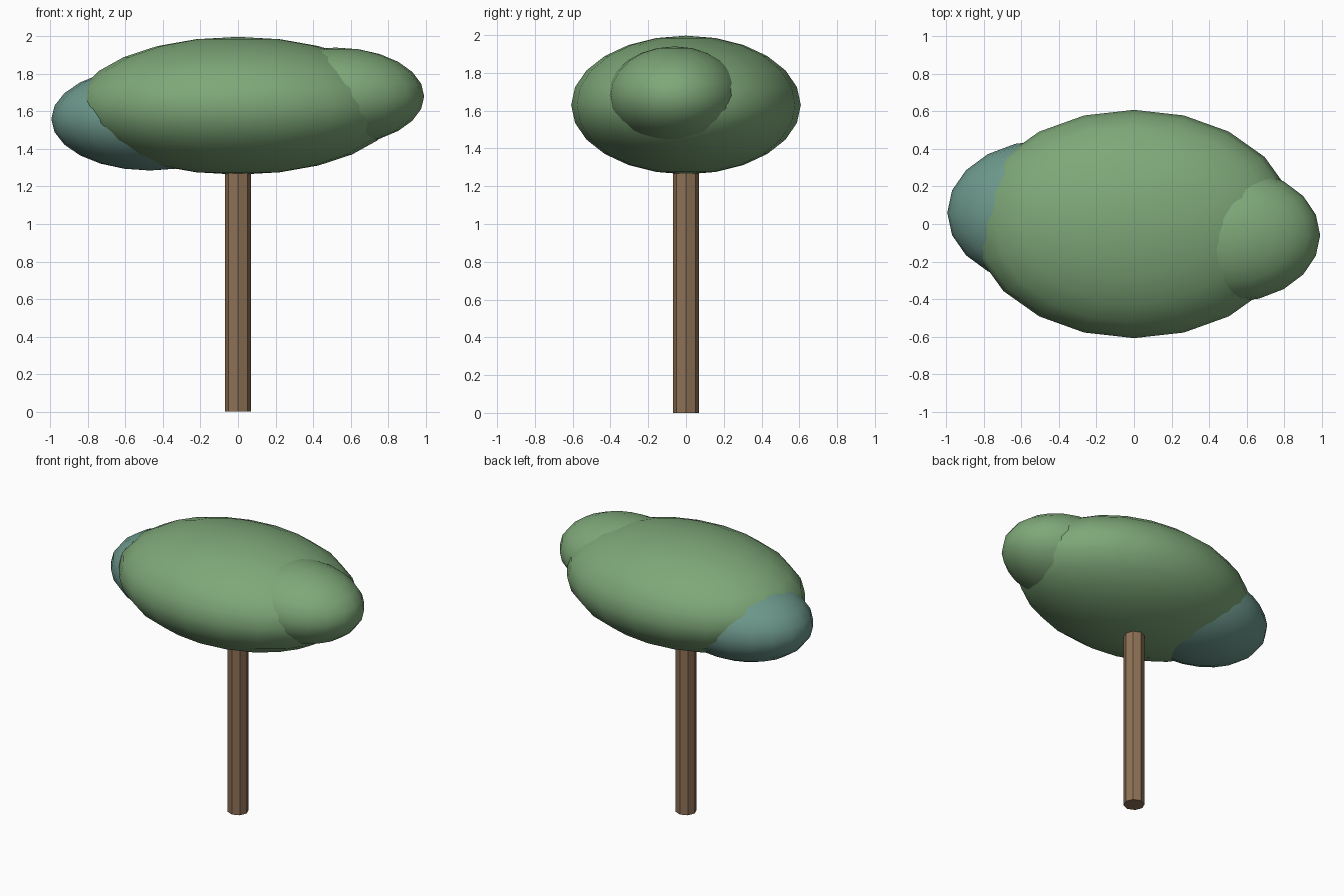
import bpy

if "Cube" in bpy.data.objects:
    bpy.data.objects.remove(bpy.data.objects["Cube"])


def material(name, rgb):
    m = bpy.data.materials.new(name)
    m.diffuse_color = (*rgb, 1.0)
    m.use_nodes = True
    m.node_tree.nodes["Principled BSDF"].inputs["Base Color"].default_value = m.diffuse_color
    return m


bark = material("bark", (0.27, 0.165, 0.09))
leaf = material("leaf", (0.21, 0.39, 0.19))
leaf_teal = material("leaf_teal", (0.15, 0.31, 0.26))


def foliage(name, centre, radii, mat):
    """Smooth ellipsoid clump of leaves."""
    bpy.ops.mesh.primitive_uv_sphere_add(segments=20, ring_count=12, radius=1, location=centre)
    ob = bpy.context.object
    ob.name = name
    ob.scale = radii
    bpy.ops.object.transform_apply(location=False, rotation=False, scale=True)
    bpy.ops.object.shade_smooth()
    ob.data.materials.append(mat)


# Trunk: straight eight-sided post reaching into the crown
TRUNK_HEIGHT = 1.4
bpy.ops.mesh.primitive_cylinder_add(vertices=8, radius=0.07, depth=TRUNK_HEIGHT,
                                    location=(0, 0, TRUNK_HEIGHT / 2))
trunk = bpy.context.object
trunk.name = "trunk"
trunk.data.materials.append(bark)

# Crown: one broad clump with a smaller one on each side
foliage("crown_main", (0, 0, 1.63), (0.86, 0.608, 0.367), leaf)
foliage("crown_right", (0.52, -0.06, 1.68), (0.472, 0.355, 0.26), leaf)
foliage("crown_left", (-0.47, 0.06, 1.56), (0.525, 0.386, 0.275), leaf_teal)
